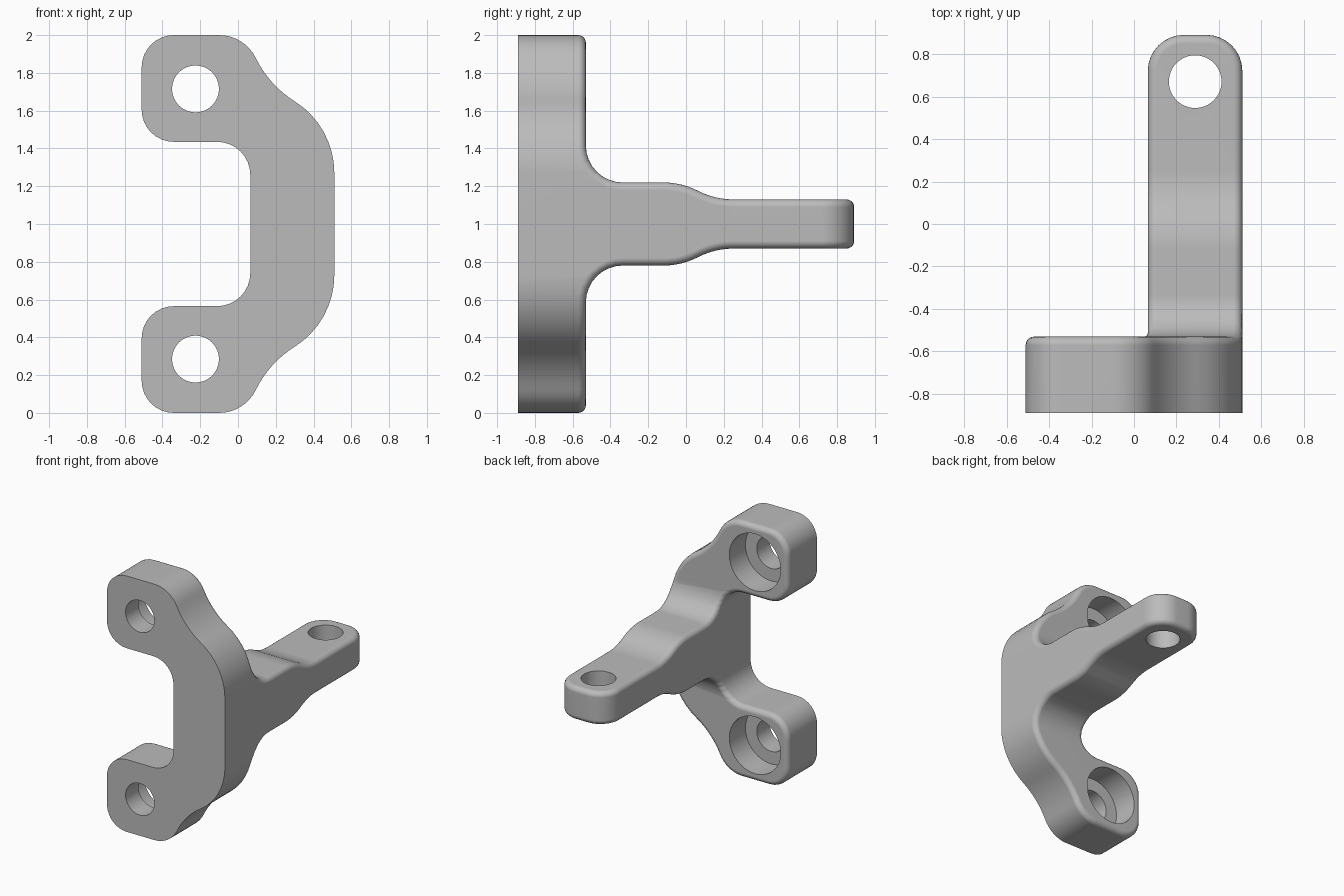
import bpy, bmesh, math
from mathutils import Matrix, Vector

cube = bpy.data.objects.get("Cube")
if cube:
    bpy.data.objects.remove(cube, do_unlink=True)


def add_object(name, bm):
    mesh = bpy.data.meshes.new(name)
    bm.to_mesh(mesh)
    bm.free()
    obj = bpy.data.objects.new(name, mesh)
    bpy.context.collection.objects.link(obj)
    return obj


def arc(cx, cy, r, start, end, steps=8):
    angles = [math.radians(start + (end - start) * i / steps) for i in range(steps + 1)]
    return [(cx + r * math.cos(a), cy + r * math.sin(a)) for a in angles]


def mirrored(upper):
    # close an upper half profile with its reflection about mid height
    return upper + [(a, 2 - z) for a, z in reversed(upper)]


def prism(name, points, place, low, high):
    bm = bmesh.new()
    face = bm.faces.new([bm.verts.new(place(a, b, low)) for a, b in points])
    move = Vector(place(0, 0, high)) - Vector(place(0, 0, low))
    grown = bmesh.ops.extrude_face_region(bm, geom=[face], use_keep_orig=True)
    bmesh.ops.translate(bm, vec=move,
                        verts=[v for v in grown["geom"] if isinstance(v, bmesh.types.BMVert)])
    bmesh.ops.remove_doubles(bm, verts=bm.verts, dist=0.003)
    bmesh.ops.recalc_face_normals(bm, faces=bm.faces)
    return add_object(name, bm)


def cylinder(name, radius, depth, centre, axis):
    bm = bmesh.new()
    turn = Matrix.Rotation(math.pi / 2, 4, "X") if axis == "Y" else Matrix()
    bmesh.ops.create_cone(bm, cap_ends=True, segments=48, radius1=radius, radius2=radius,
                          depth=depth, matrix=Matrix.Translation(centre) @ turn)
    return add_object(name, bm)


def combine(target, other, operation):
    mod = target.modifiers.new("cut", "BOOLEAN")
    mod.operation = operation
    mod.solver = "EXACT"
    mod.object = other
    bpy.context.view_layer.objects.active = target
    bpy.ops.object.modifier_apply(modifier=mod.name)
    bpy.data.objects.remove(other, do_unlink=True)


# Front outline of the C-shaped plate
outline = mirrored(
    arc(-0.11, 1.26, 0.175, 0, 90)
    + arc(-0.34, 1.605, 0.17, 270, 180)
    + arc(-0.34, 1.83, 0.17, 180, 90)
    + arc(-0.10, 1.784, 0.216, 90, 26)
    + arc(0.60, 2.126, 0.563, 206, 237.8)
    + arc(0.061, 1.27, 0.449, 57.8, 0))

# Side profile: plate thickness, root fillet, stepped arm
side = mirrored(
    [(-0.89, 2.1), (-0.53, 2.1)]
    + arc(-0.335, 1.415, 0.195, 180, 270)
    + arc(-0.12, 0.818, 0.402, 90, 62.6, 6)
    + arc(0.25, 1.532, 0.402, 242.6, 270, 6)
    + [(0.89, 1.13)])

bracket = prism("bracket", outline, lambda a, b, d: (a, d, b), -1.1, 1.1)
profile = prism("side_profile", side, lambda a, b, d: (d, a, b), -0.8, 0.8)
combine(bracket, profile, "INTERSECT")

# Round the arm tip, then every edge behind the flat mounting face
bm = bmesh.new()
bm.from_mesh(bracket.data)
bmesh.ops.remove_doubles(bm, verts=bm.verts, dist=0.0005)
bmesh.ops.dissolve_limit(bm, angle_limit=math.radians(1), verts=bm.verts, edges=bm.edges)
tip = [e for e in bm.edges if all(v.co.y > 0.885 for v in e.verts)
       and abs(e.verts[0].co.z - e.verts[1].co.z) > 0.1]
bmesh.ops.bevel(bm, geom=tip, offset=0.17, segments=8, profile=0.5,
                affect="EDGES", clamp_overlap=False)
bm.normal_update()
rim = [e for e in bm.edges if len(e.link_faces) == 2
       and e.calc_face_angle() > math.radians(40)
       and all(v.co.y > -0.88 for v in e.verts)]
bmesh.ops.bevel(bm, geom=rim, offset=0.04, segments=5, profile=0.5,
                affect="EDGES", clamp_overlap=False, loop_slide=True)
bmesh.ops.recalc_face_normals(bm, faces=bm.faces)
bm.to_mesh(bracket.data)
bm.free()

# Counterbored screw holes and the arm hole
for z in (0.285, 1.715):
    combine(bracket, cylinder("screw_hole", 0.124, 1.0, (-0.225, -0.7, z), "Y"), "DIFFERENCE")
    combine(bracket, cylinder("counterbore", 0.222, 0.5, (-0.225, -0.48, z), "Y"), "DIFFERENCE")
combine(bracket, cylinder("arm_hole", 0.124, 1.0, (0.288, 0.67, 1.0), "Z"), "DIFFERENCE")

# Plain grey finish
grey = bpy.data.materials.new("plain_grey")
grey.use_nodes = True
colour = (0.5, 0.5, 0.5, 1)
grey.diffuse_color = colour
grey.node_tree.nodes["Principled BSDF"].inputs["Base Color"].default_value = colour
bracket.data.materials.clear()
bracket.data.materials.append(grey)
for poly in bracket.data.polygons:
    poly.material_index = 0

# Smooth curves with crisp hole and front edges
bpy.ops.object.select_all(action="DESELECT")
bracket.select_set(True)
bpy.context.view_layer.objects.active = bracket
bpy.ops.object.shade_smooth_by_angle(angle=math.radians(35))
weighted = bracket.modifiers.new("even_shading", "WEIGHTED_NORMAL")
weighted.keep_sharp = True
